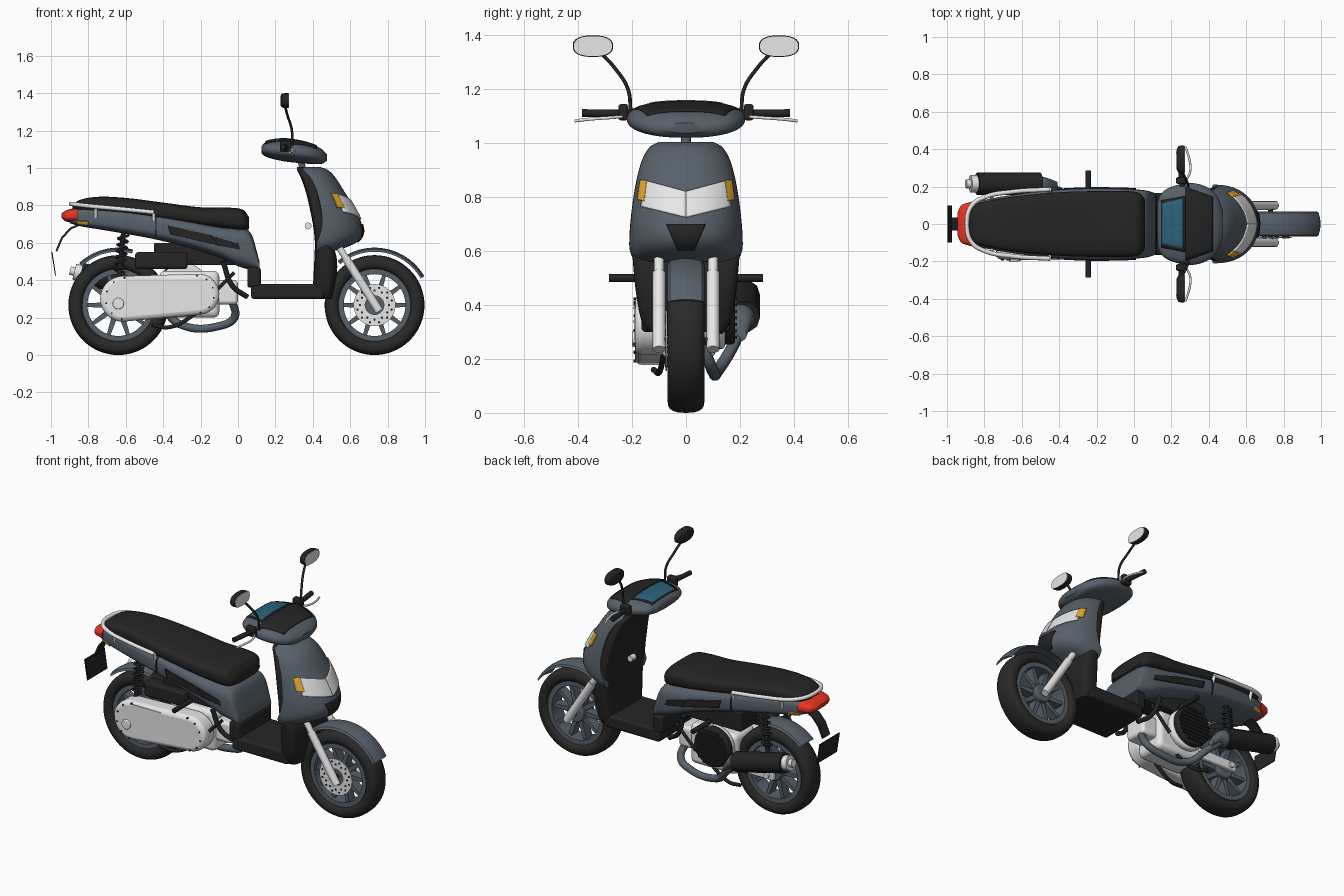
import bpy, bmesh, math
from mathutils import Vector

if "Cube" in bpy.data.objects:
    bpy.data.objects.remove(bpy.data.objects["Cube"])


def material(name, rgb):
    m = bpy.data.materials.new(name)
    m.use_nodes = True
    m.diffuse_color = (*rgb, 1)
    m.node_tree.nodes["Principled BSDF"].inputs["Base Color"].default_value = (*rgb, 1)
    return m


SLATE = material("slate paint", (0.095, 0.118, 0.143))
BLACK = material("black plastic", (0.018, 0.018, 0.018))
RUBBER = material("tyre rubber", (0.022, 0.022, 0.022))
SILVER = material("silver metal", (0.82, 0.82, 0.82))
LENS = material("clear lens", (0.82, 0.82, 0.82))
AMBER = material("amber lens", (0.82, 0.4, 0.03))
RED = material("red lens", (0.8, 0.035, 0.015))
GLASS = material("blue glass", (0.025, 0.12, 0.2))


def finish(name, bm, mat, bevel=0.0, thick=0.0, angle=40):
    bmesh.ops.recalc_face_normals(bm, faces=bm.faces)
    me = bpy.data.meshes.new(name)
    bm.to_mesh(me)
    bm.free()
    me.materials.append(mat)
    ob = bpy.data.objects.new(name, me)
    bpy.context.collection.objects.link(ob)
    if bevel:
        b = ob.modifiers.new("bevel", "BEVEL")
        b.width, b.segments = bevel, 3
    if thick:
        s = ob.modifiers.new("thickness", "SOLIDIFY")
        s.thickness, s.offset = thick, 0
    bpy.ops.object.select_all(action="DESELECT")
    bpy.context.view_layer.objects.active = ob
    ob.select_set(True)
    bpy.ops.object.shade_smooth_by_angle(angle=math.radians(angle))
    return ob


def skin(name, rings, mat, loop=False, **kw):
    bm = bmesh.new()
    rows = [[bm.verts.new(p) for p in r] for r in rings]
    n = len(rows[0])
    for a, b in zip(rows, rows[1:] + rows[:1] if loop else rows[1:]):
        for i in range(n):
            bm.faces.new((a[i], a[(i + 1) % n], b[(i + 1) % n], b[i]))
    if not loop:
        bm.faces.new(rows[0])
        bm.faces.new(rows[-1])
    return finish(name, bm, mat, **kw)


def sample(table, t):
    """Smooth interpolation of a station table at position t."""
    t = min(max(t, table[0][0]), table[-1][0])
    k = next(i for i in range(len(table) - 1) if t <= table[i + 1][0])
    slope = lambda i, c: ((table[min(i + 1, len(table) - 1)][c] - table[max(i - 1, 0)][c])
                          / (table[min(i + 1, len(table) - 1)][0] - table[max(i - 1, 0)][0]))
    a, b = table[k], table[k + 1]
    h = b[0] - a[0]
    u = (t - a[0]) / h
    return [a[c] * (1 + 2 * u) * (1 - u) ** 2 + slope(k, c) * h * u * (1 - u) ** 2
            + b[c] * u * u * (3 - 2 * u) + slope(k + 1, c) * h * u * u * (u - 1)
            for c in range(1, len(a))]


def power(v, n):
    return math.copysign(abs(v) ** (2 / n), v)


def loft(name, table, mat, n=2.5, axis="x", half=False, seg=48):
    """Stations (position, half width, low, high) skinned with rounded sections."""
    ts = [a[0] + (b[0] - a[0]) * i / 5 for a, b in zip(table, table[1:]) for i in range(5)]
    rings = []
    for t in ts + [table[-1][0]]:
        w, lo, hi = sample(table, t)
        ring = []
        for i in range(seg):
            c, s = (power(f(2 * math.pi * i / seg), n) for f in (math.cos, math.sin))
            e = lo + (hi - lo) * (max(c, 0) if half else (c + 1) / 2)
            ring.append((t, w * s, e) if axis == "x" else (e, w * s, t))
        rings.append(ring)
    return skin(name, rings, mat)


def patch(name, quad, project, mat, n=14, thick=0.008):
    """Thin plate over a quad of surface coordinates."""
    a, b, c, d = (Vector(q) for q in quad)
    bm = bmesh.new()
    g = [[bm.verts.new(project(*a.lerp(b, i / n).lerp(d.lerp(c, i / n), j / n)))
          for j in range(n + 1)] for i in range(n + 1)]
    for i in range(n):
        for j in range(n):
            bm.faces.new((g[i][j], g[i + 1][j], g[i + 1][j + 1], g[i][j + 1]))
    return finish(name, bm, mat, thick=thick)


def lathe(name, profile, centre, mat, a0=0, a1=360, seg=64):
    """Closed (radius, y) profile turned about the y axis."""
    full = a1 - a0 == 360
    rings = []
    for i in range(seg if full else seg + 1):
        a = math.radians(a0 + (a1 - a0) * i / seg)
        rings.append([(centre[0] + r * math.cos(a), y, centre[1] + r * math.sin(a)) for r, y in profile])
    return skin(name, rings, mat, loop=full)


def ring(r0, r1, y0, y1):
    return [(r0, y0), (r1, y0), (r1, y1), (r0, y1)]


def prism(name, outline, y0, y1, mat, bevel=0.0):
    return skin(name, [[(x, y, z) for x, z in outline] for y in (y0, y1)], mat, bevel=bevel)


def box(name, x, y, z, mat, bevel=0.008):
    return prism(name, [(x[0], z[0]), (x[1], z[0]), (x[1], z[1]), (x[0], z[1])], *y, mat, bevel)


def arc(cx, cz, r, a0, a1, n=16):
    return [(cx + r * math.cos(math.radians(a0 + (a1 - a0) * i / n)),
             cz + r * math.sin(math.radians(a0 + (a1 - a0) * i / n))) for i in range(n + 1)]


def disc(name, cx, cz, r, y0, y1, mat, bevel=0.0):
    return prism(name, arc(cx, cz, r, 0, 348.75, 31), y0, y1, mat, bevel)


def tube(name, pts, r, mat, smooth=True):
    cu = bpy.data.curves.new(name, "CURVE")
    cu.dimensions, cu.bevel_depth, cu.bevel_resolution, cu.use_fill_caps = "3D", r, 3, True
    sp = cu.splines.new("BEZIER" if smooth else "POLY")
    target = sp.bezier_points if smooth else sp.points
    target.add(len(pts) - 1)
    for p, co in zip(target, pts):
        p.co = co if smooth else (*co, 1)
        if smooth:
            p.handle_left_type = p.handle_right_type = "AUTO"
    tmp = bpy.data.objects.new(name + "_path", cu)
    bpy.context.collection.objects.link(tmp)
    bpy.context.view_layer.update()
    me = bpy.data.meshes.new_from_object(tmp.evaluated_get(bpy.context.evaluated_depsgraph_get()))
    bpy.data.objects.remove(tmp)
    bm = bmesh.new()
    bm.from_mesh(me)
    return finish(name, bm, mat)


# Wheels and mudguards
for end, cx in (("front", 0.73), ("rear", -0.64)):
    c = (cx, 0.267)
    section = [(0.2265 + 0.0405 * power(math.cos(a), 2.6), 0.068 * power(math.sin(a), 2.6))
               for a in (math.tau * i / 20 for i in range(20))]
    lathe(end + "_tyre", section, c, RUBBER)
    lathe(end + "_rim", ring(0.165, 0.193, -0.05, 0.05), c, SLATE)
    disc(end + "_hub", *c, 0.055, -0.06, 0.06, SLATE, 0.008)
    for i in range(10):
        a = math.tau * i / 10
        d, s = Vector((math.cos(a), math.sin(a))), Vector((-math.sin(a), math.cos(a)))
        quad = [Vector(c) + d * r + s * w for r, w in ((0.04, -0.016), (0.17, -0.01), (0.17, 0.01), (0.04, 0.016))]
        prism(f"{end}_spoke_{i}", quad, -0.03, 0.03, SLATE)
    a0, a1 = (30, 130) if end == "front" else (75, 133)
    guard = [(0.285, -0.068), (0.297, -0.06), (0.305, -0.03), (0.307, 0.0), (0.305, 0.03), (0.297, 0.06),
             (0.285, 0.068), (0.29, 0.05), (0.297, 0.0), (0.29, -0.05)]
    lathe(end + "_mudguard", guard, c, SLATE, a0, a1, 32)
lathe("brake_disc", ring(0.05, 0.112, -0.076, -0.07), (0.73, 0.267), SILVER)
for i in range(24):
    a = math.tau * i / 24
    r = 0.095 if i % 2 else 0.078
    disc(f"disc_hole_{i}", 0.73 + r * math.cos(a), 0.267 + r * math.sin(a), 0.006, -0.078, -0.068, BLACK)
tube("front_axle", [(0.73, -0.11, 0.267), (0.73, 0.11, 0.267)], 0.014, BLACK, False)
for side, s in (("left", 1), ("right", -1)):
    tube(side + "_fork_upper", [(0.52, 0.1 * s, 0.61), (0.65, 0.1 * s, 0.4)], 0.019, SILVER, False)
    tube(side + "_fork_lower", [(0.575, 0.1 * s, 0.52), (0.755, 0.1 * s, 0.235)], 0.024, SILVER, False)

# Front shield, inner panel and floor
SHIELD = [(0.56, 0.19, 0.42, 0.54), (0.6, 0.208, 0.42, 0.63), (0.65, 0.21, 0.44, 0.667),
          (0.72, 0.205, 0.45, 0.655), (0.8, 0.195, 0.44, 0.615), (0.88, 0.18, 0.42, 0.565),
          (0.95, 0.158, 0.385, 0.52), (0.99, 0.13, 0.35, 0.48), (1.005, 0.1, 0.35, 0.44)]
loft("front_shield", SHIELD, SLATE, 2.1, "z", half=True)
loft("inner_panel", [(0.3, 0.14, 0.4, 0.5), (0.34, 0.165, 0.4, 0.51), (0.45, 0.186, 0.405, 0.53),
                     (0.55, 0.196, 0.41, 0.52), (0.62, 0.2, 0.41, 0.47), (0.7, 0.198, 0.4, 0.47),
                     (0.8, 0.188, 0.38, 0.455), (0.88, 0.173, 0.36, 0.435), (0.95, 0.15, 0.335, 0.4),
                     (0.99, 0.125, 0.315, 0.36), (1.004, 0.1, 0.315, 0.355)], BLACK, 4, "z")


def on_shield(y, z):
    w, lo, hi = sample(SHIELD, z)
    return (lo + (hi - lo) * max(1 - abs(y / w) ** 2.1, 0) ** (1 / 2.1) + 0.003, y * 1.01, z)


for side, s in (("left", 1), ("right", -1)):
    patch(side + "_headlamp", [(0, 0.82), (0.145 * s, 0.86), (0.165 * s, 0.765), (0, 0.725)], on_shield, LENS)
    patch(side + "_front_indicator", [(0.142 * s, 0.862), (0.166 * s, 0.862), (0.176 * s, 0.79),
                                      (0.15 * s, 0.785)], on_shield, AMBER, thick=0.0095)
patch("front_vent", [(-0.072, 0.70), (0.072, 0.70), (0.03, 0.605), (-0.03, 0.605)], on_shield, BLACK)
box("floor_board", (0.07, 0.46), (-0.165, 0.165), (0.3, 0.38), BLACK, 0.015)
box("floor_riser", (0.05, 0.122), (-0.165, 0.165), (0.36, 0.47), BLACK, 0.015)
disc("hook", 0.375, 0.69, 0.018, -0.02, 0.02, SILVER)

# Tail body, seat and tail fittings
BODY = [(-0.9, 0.085, 0.705, 0.76), (-0.85, 0.115, 0.69, 0.785), (-0.7, 0.148, 0.665, 0.785),
        (-0.45, 0.18, 0.62, 0.755), (-0.25, 0.19, 0.57, 0.72), (-0.1, 0.19, 0.52, 0.69),
        (0.0, 0.186, 0.475, 0.68), (0.07, 0.178, 0.455, 0.65), (0.115, 0.165, 0.455, 0.5)]
loft("tail_body", BODY, SLATE, 4)
loft("seat", [(-0.885, 0.05, 0.78, 0.8), (-0.85, 0.1, 0.765, 0.828), (-0.75, 0.13, 0.75, 0.846),
              (-0.6, 0.152, 0.74, 0.84), (-0.4, 0.17, 0.715, 0.815), (-0.2, 0.176, 0.685, 0.79),
              (-0.05, 0.176, 0.665, 0.788), (0.03, 0.165, 0.66, 0.775), (0.06, 0.13, 0.675, 0.735)], BLACK, 3.2)
for side, s in (("left", 1), ("right", -1)):
    def on_body(x, z):
        w, lo, hi = sample(BODY, x)
        t = min(abs(2 * z - lo - hi) / (hi - lo), 1)
        return (x, s * (w * (1 - t ** 4) ** 0.25 + 0.002), z)
    patch(side + "_panel_inlay", [(-0.375, 0.692), (-0.15, 0.64), (-0.1, 0.585), (-0.36, 0.645)], on_body, BLACK)
    patch(side + "_panel_inlay_front", [(-0.151, 0.64), (0.0, 0.595), (0.01, 0.565), (-0.101, 0.585)], on_body, BLACK)
    patch(side + "_panel_seam", [(-0.442, 0.74), (-0.436, 0.74), (-0.436, 0.64), (-0.442, 0.64)], on_body, BLACK)
    patch(side + "_rear_indicator", [(-0.86, 0.715), (-0.8, 0.715), (-0.8, 0.695), (-0.86, 0.7)], on_body, AMBER)
    for x, y, z in ((-0.45, 0.185, 0.76), (-0.76, 0.15, 0.79)):
        tube(side + "_rail_post", [(x, y * s, z), (x, (y - 0.02) * s, z - 0.055)], 0.01, SILVER, False)
    tube(side + "_foot_peg", [(-0.245, 0.12 * s, 0.5), (-0.245, 0.285 * s, 0.5)], 0.015, BLACK, False)
    # Coil shock absorbers
    tube(side + "_shock_rod", [(-0.61, 0.1 * s, 0.68), (-0.64, 0.1 * s, 0.38)], 0.014, BLACK, False)
    coil = [(-0.613 - 0.02 * k / 72 + 0.026 * math.cos(k * math.pi / 6), (0.1 + 0.026 * math.sin(k * math.pi / 6)) * s,
             0.64 - 0.2 * k / 72) for k in range(73)]
    tube(side + "_shock_spring", coil, 0.007, BLACK, False)
    tube(side + "_stand_leg", [(-0.2, 0.08 * s, 0.24), (-0.36, 0.1 * s, 0.15), (-0.46, 0.12 * s, 0.16)], 0.011, BLACK)
    tube(side + "_frame_tube", [(0.05, 0.09 * s, 0.31), (-0.03, 0.12 * s, 0.37), (-0.08, 0.14 * s, 0.5)], 0.014, BLACK)
    tube(side + "_frame_brace", [(-0.16, 0.13 * s, 0.3), (-0.02, 0.13 * s, 0.44)], 0.01, BLACK, False)
rail = [(-0.45, 0.185, 0.763), (-0.65, 0.172, 0.783), (-0.8, 0.143, 0.797), (-0.87, 0.095, 0.805)]
tube("grab_rail", rail + [(-0.893, 0, 0.808)] + [(x, -y, z) for x, y, z in reversed(rail)], 0.012, SILVER)
loft("tail_light", [(-0.945, 0.06, 0.735, 0.755), (-0.925, 0.098, 0.716, 0.77), (-0.89, 0.113, 0.71, 0.782),
                    (-0.858, 0.122, 0.71, 0.785)], RED, 3)
path = [(-0.83, 0.71), (-0.9, 0.68), (-0.945, 0.63), (-0.975, 0.56)]
prism("plate_bracket", path + [(x + 0.008, z - 0.008) for x, z in reversed(path)], -0.035, 0.035, BLACK)
prism("number_plate", [(-0.998, 0.55), (-0.978, 0.425), (-0.973, 0.425), (-0.992, 0.55)], -0.098, 0.098, BLACK)

# Engine, transmission case and exhaust
case = arc(-0.615, 0.3, 0.122, 95, 268) + arc(-0.21, 0.325, 0.11, -85, 85)
prism("transmission_case", case, -0.19, -0.075, SILVER, 0.025)
box("case_panel", (-0.6, -0.4), (-0.192, -0.18), (0.27, 0.41), SILVER, 0.0)
disc("case_boss", -0.64, 0.275, 0.03, -0.2, -0.18, SILVER, 0.005)
for i in range(0, len(case), 3):
    p = Vector(case[i]).lerp(Vector((-0.41, 0.31)), 0.09)
    disc(f"case_bolt_{i}", *p, 0.005, -0.194, -0.18, BLACK)
box("engine_block", (-0.42, -0.1), (-0.09, 0.11), (0.2, 0.45), SILVER, 0.03)
box("cylinder_head", (-0.14, 0.0), (-0.07, 0.08), (0.27, 0.4), SILVER, 0.02)
box("inner_frame", (-0.45, 0.06), (-0.1, 0.1), (0.48, 0.6), BLACK)
box("air_box", (-0.55, -0.27), (-0.15, -0.06), (0.46, 0.55), BLACK, 0.015)
disc("fan_housing", -0.29, 0.365, 0.128, 0.1, 0.145, SILVER, 0.015)
disc("fan_cover", -0.3, 0.375, 0.122, 0.13, 0.182, BLACK, 0.015)
for i in range(-4, 5):
    h = math.sqrt(0.11 ** 2 - (0.024 * i) ** 2)
    box(f"fan_slat_{i + 4}", (-0.3 - h, -0.3 + h), (0.175, 0.19), (0.37 + 0.024 * i, 0.381 + 0.024 * i), BLACK, 0)
tube("exhaust_pipe", [(-0.03, 0.03, 0.29), (-0.02, 0.08, 0.2), (-0.1, 0.1, 0.155), (-0.3, 0.12, 0.16),
                      (-0.41, 0.18, 0.26), (-0.52, 0.215, 0.355)], 0.022, SLATE)
loft("muffler_cone", [(-0.52, 0.06, 0.3, 0.415), (-0.46, 0.045, 0.3, 0.385), (-0.41, 0.025, 0.265, 0.315)],
     SLATE, 2).location.y = 0.2
tube("muffler", [(-0.5, 0.215, 0.355), (-0.84, 0.215, 0.437)], 0.06, BLACK, False)
tube("muffler_cap", [(-0.83, 0.215, 0.435), (-0.875, 0.215, 0.446)], 0.046, SILVER, False)
tube("muffler_tip", [(-0.85, 0.215, 0.44), (-0.898, 0.215, 0.452)], 0.024, SILVER, False)
box("left_swing_arm", (-0.68, -0.4), (0.08, 0.11), (0.24, 0.3), SILVER)
tube("rear_axle", [(-0.64, -0.1, 0.267), (-0.64, 0.125, 0.267)], 0.018, SILVER, False)

# Handlebar cowl, dash, grips, levers and mirrors
COWL = [(0.125, 0.11, 1.08, 1.115), (0.14, 0.155, 1.065, 1.133), (0.18, 0.19, 1.05, 1.147), (0.25, 0.213, 1.035, 1.153),
        (0.32, 0.218, 1.027, 1.146), (0.4, 0.192, 1.021, 1.125), (0.45, 0.14, 1.023, 1.099), (0.475, 0.07, 1.038, 1.075)]
loft("handlebar_cowl", COWL, SLATE, 2.4)


def on_cowl(x, y):
    w, lo, hi = sample(COWL, x)
    return (x, y, (lo + hi) / 2 + (hi - lo) / 2 * max(1 - abs(y / w) ** 2.4, 0) ** (1 / 2.4) + 0.002)


patch("cowl_top", [(0.275, -0.198), (0.42, -0.145), (0.42, 0.145), (0.275, 0.198)], on_cowl, BLACK, thick=0.006)
patch("dash_frame", [(0.145, -0.125), (0.275, -0.15), (0.275, 0.15), (0.145, 0.125)], on_cowl, BLACK, thick=0.005)
patch("dash_glass", [(0.152, -0.11), (0.262, -0.135), (0.262, 0.135), (0.152, 0.11)], on_cowl, GLASS, thick=0.0095)
tube("steering_neck", [(0.36, 0, 0.94), (0.33, 0, 1.06)], 0.018, SLATE, False)
for side, s in (("left", 1), ("right", -1)):
    tube(side + "_grip", [(0.26, 0.2 * s, 1.11), (0.24, 0.385 * s, 1.112)], 0.015, BLACK, False)
    box(side + "_switch", (0.225, 0.285), tuple(sorted((0.215 * s, 0.25 * s))), (1.085, 1.145), BLACK)
    tube(side + "_lever", [(0.27, 0.22 * s, 1.1), (0.3, 0.28 * s, 1.095), (0.295, 0.35 * s, 1.09),
                           (0.275, 0.412 * s, 1.083)], 0.006, SILVER)
    tube(side + "_mirror_stem", [(0.29, 0.205 * s, 1.12), (0.288, 0.215 * s, 1.2), (0.265, 0.265 * s, 1.28),
                                 (0.25, 0.315 * s, 1.335)], 0.007, BLACK)
    oval = [(0.345 * s + 0.075 * power(math.cos(a), 2.4), 1.36 + 0.04 * power(math.sin(a), 2.6))
            for a in (math.tau * i / 32 for i in range(32))]
    hull = [[(x, 0.345 * s + (y - 0.345 * s) * k, 1.36 + (z - 1.36) * k) for y, z in oval]
            for x, k in ((0.228, 0.7), (0.236, 0.93), (0.25, 1.0), (0.27, 1.0))]
    skin(side + "_mirror_shell", hull, BLACK)
    skin(side + "_mirror_face", [[(x, 0.345 * s + (y - 0.345 * s) * 0.94, 1.36 + (z - 1.36) * 0.92)
                                  for y, z in oval] for x in (0.268, 0.274)], LENS)
